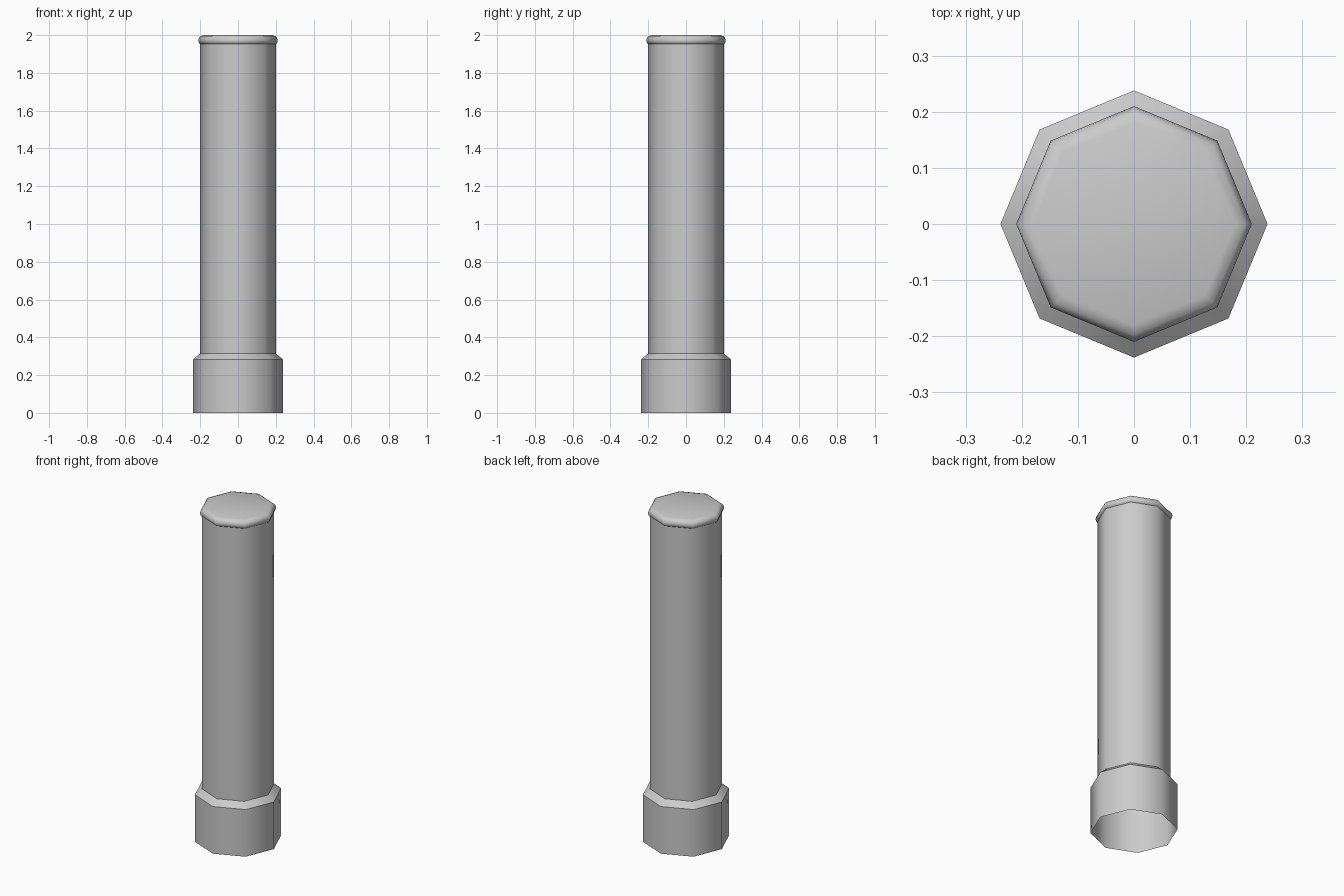
import bpy, bmesh
from math import cos, sin, pi

cube = bpy.data.objects.get("Cube")
if cube:
    bpy.data.objects.remove(cube, do_unlink=True)

SIDES = 8

grey = bpy.data.materials.new("plain_grey")
grey.use_nodes = True
colour = (0.6, 0.6, 0.6, 1)
grey.diffuse_color = colour
grey.node_tree.nodes["Principled BSDF"].inputs["Base Color"].default_value = colour


def octagon_part(name, profile, closed_top=False):
    """Sweep a (radius, height) profile around z as a smooth eight-sided shell."""
    bm = bmesh.new()
    rings = [[bm.verts.new((r * cos(2 * pi * i / SIDES), r * sin(2 * pi * i / SIDES), z))
              for i in range(SIDES)] for r, z in profile]
    for low, high in zip(rings, rings[1:]):
        for i in range(SIDES):
            j = (i + 1) % SIDES
            bm.faces.new((low[i], low[j], high[j], high[i]))
    if closed_top:
        bm.faces.new(rings[-1])
    for face in bm.faces:
        face.smooth = True
    mesh = bpy.data.meshes.new(name)
    bm.to_mesh(mesh)
    bm.free()
    mesh.materials.append(grey)
    obj = bpy.data.objects.new(name, mesh)
    bpy.context.collection.objects.link(obj)
    return obj


# Wide open-bottomed foot, its sloped shoulder, and the tall shaft
octagon_part("base_sleeve", [(0.238, 0), (0.238, 0.283)])
octagon_part("base_shoulder", [(0.238, 0.283), (0.2, 0.315)])
octagon_part("shaft", [(0.2, 0.315), (0.2, 1.955)])

# Rounded cap with a slight overhang
octagon_part("cap", [(0.2, 1.953), (0.207, 1.958), (0.21, 1.97), (0.207, 1.984),
                     (0.198, 1.994), (0.18, 2.0)], closed_top=True)
